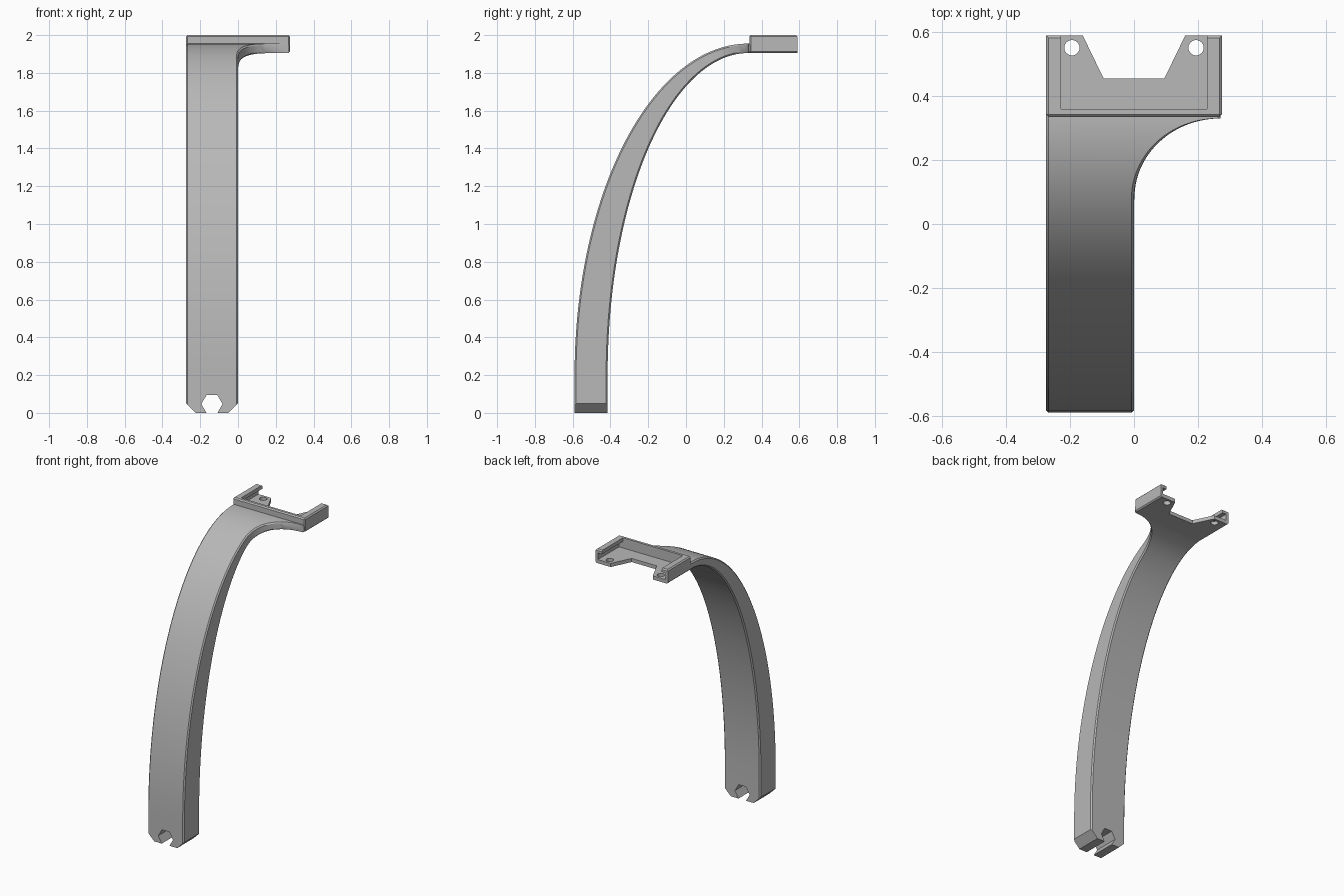
import bpy, bmesh
from math import sin, cos, pi, sqrt, radians
from mathutils import Vector

cube = bpy.data.objects.get("Cube")
if cube:
    bpy.data.objects.remove(cube, do_unlink=True)

grey = bpy.data.materials.new("plain grey")
grey.use_nodes = True
colour = (0.48, 0.48, 0.48, 1)
grey.diffuse_color = colour
grey.node_tree.nodes["Principled BSDF"].inputs["Base Color"].default_value = colour


def make_object(name, bm):
    bmesh.ops.recalc_face_normals(bm, faces=bm.faces)
    mesh = bpy.data.meshes.new(name)
    bm.to_mesh(mesh)
    bm.free()
    mesh.materials.append(grey)
    obj = bpy.data.objects.new(name, mesh)
    bpy.context.collection.objects.link(obj)
    return obj


def loft(name, rings):
    """Skin a list of closed rings and cap both ends."""
    bm = bmesh.new()
    rows = [[bm.verts.new(p) for p in ring] for ring in rings]
    n = len(rows[0])
    for a, b in zip(rows, rows[1:]):
        for i in range(n):
            j = (i + 1) % n
            bm.faces.new((a[i], a[j], b[j], b[i]))
    bm.faces.new(rows[0])
    bm.faces.new(rows[-1])
    return make_object(name, bm)


def prism(name, points, axis, low, high):
    """Extrude a 2D outline along y or z."""
    place = {"y": lambda u, v, d: (u, d, v), "z": lambda u, v, d: (u, v, d)}[axis]
    return loft(name, [[place(u, v, d) for u, v in points] for d in (low, high)])


def ngon(cx, cy, r, sides):
    return [(cx + r * cos(2 * pi * i / sides), cy + r * sin(2 * pi * i / sides))
            for i in range(sides)]


def activate(obj):
    bpy.ops.object.select_all(action="DESELECT")
    obj.select_set(True)
    bpy.context.view_layer.objects.active = obj


def cut(obj, cutter):
    activate(obj)
    mod = obj.modifiers.new("cut", "BOOLEAN")
    mod.operation = "DIFFERENCE"
    mod.solver = "EXACT"
    mod.object = cutter
    bpy.ops.object.modifier_apply(modifier=mod.name)
    bpy.data.objects.remove(cutter, do_unlink=True)


LEFT, EDGE, C = -0.275, 0.0, 0.008     # arm sides and chamfer
TOP_Y, SPRING = 0.33, 0.2              # where the arch ends and starts


def flare(y):
    """Inner side of the arm, widening to the full tray width."""
    k = min(max((y - 0.08) / (TOP_Y - 0.08), 0), 1)
    return EDGE + 0.27 * (1 - sqrt(1 - k * k))


# Arched arm: chamfered rectangular section along two quarter ellipses
def section(outer, inner):
    o, i = Vector(outer), Vector(inner)
    step = (i - o).normalized() * C
    ro, ri = flare(o.x), flare(i.x)
    o2, i2 = o + step, i - step
    corners = [(LEFT + C, o), (ro - C, o), (flare(o2.x), o2), (flare(i2.x), i2),
               (ri - C, i), (LEFT + C, i), (LEFT, i2), (LEFT, o2)]
    return [(x, p.x, p.y) for x, p in corners]


rings = [section((-0.59, 0), (-0.415, 0))]
STEPS = 72
for s in range(STEPS + 1):
    t = pi / 2 * (1 - (1 - s / STEPS) ** 2)
    rings.append(section((TOP_Y - 0.92 * cos(t), SPRING + 1.755 * sin(t)),
                         (TOP_Y - 0.745 * cos(t), SPRING + 1.705 * sin(t))))
rings.append(section((0.345, 1.955), (0.345, 1.905)))
arm = loft("arched_arm", rings)

# Foot: hexagonal slot and clipped corners
cut(arm, prism("slot_cutter", ngon(-0.138, 0.047, 0.056, 6), "y", -0.8, -0.2))
for x in (LEFT, EDGE):
    cut(arm, prism("corner_cutter", ngon(x, 0, 0.05, 4), "y", -0.8, -0.2))

# Tray: chamfered block
bm = bmesh.new()
bmesh.ops.create_cube(bm, size=1)
bmesh.ops.scale(bm, vec=(0.55, 0.255, 0.095), verts=bm.verts)
bmesh.ops.translate(bm, vec=(0, 0.4625, 1.9525), verts=bm.verts)
rim = [e for e in bm.edges if any(v.co.y < 0.4 for v in e.verts)
       or all(v.co.z > 1.95 for v in e.verts)]
bmesh.ops.bevel(bm, geom=rim, offset=C, segments=1, affect="EDGES")
tray = make_object("mounting_tray", bm)

# Open interior with undercut side rails
half = [(0.258, 1.93), (0.258, 1.975), (0.228, 1.975), (0.228, 2.1)]
outline = half + [(-x, z) for x, z in reversed(half)]
cut(tray, prism("interior_cutter", outline, "y", 0.36, 0.8))

# Back notch and screw holes in the floor
notch = [(-0.095, 0.455), (0.095, 0.455), (0.175, 0.62), (-0.175, 0.62)]
cut(tray, prism("notch_cutter", notch, "z", 1.8, 2.1))
for side in (-1, 1):
    cut(tray, prism("hole_cutter", ngon(side * 0.194, 0.551, 0.024, 24), "z", 1.8, 1.96))

for obj in (arm, tray):
    activate(obj)
    bpy.ops.object.shade_smooth_by_angle(angle=radians(25))
